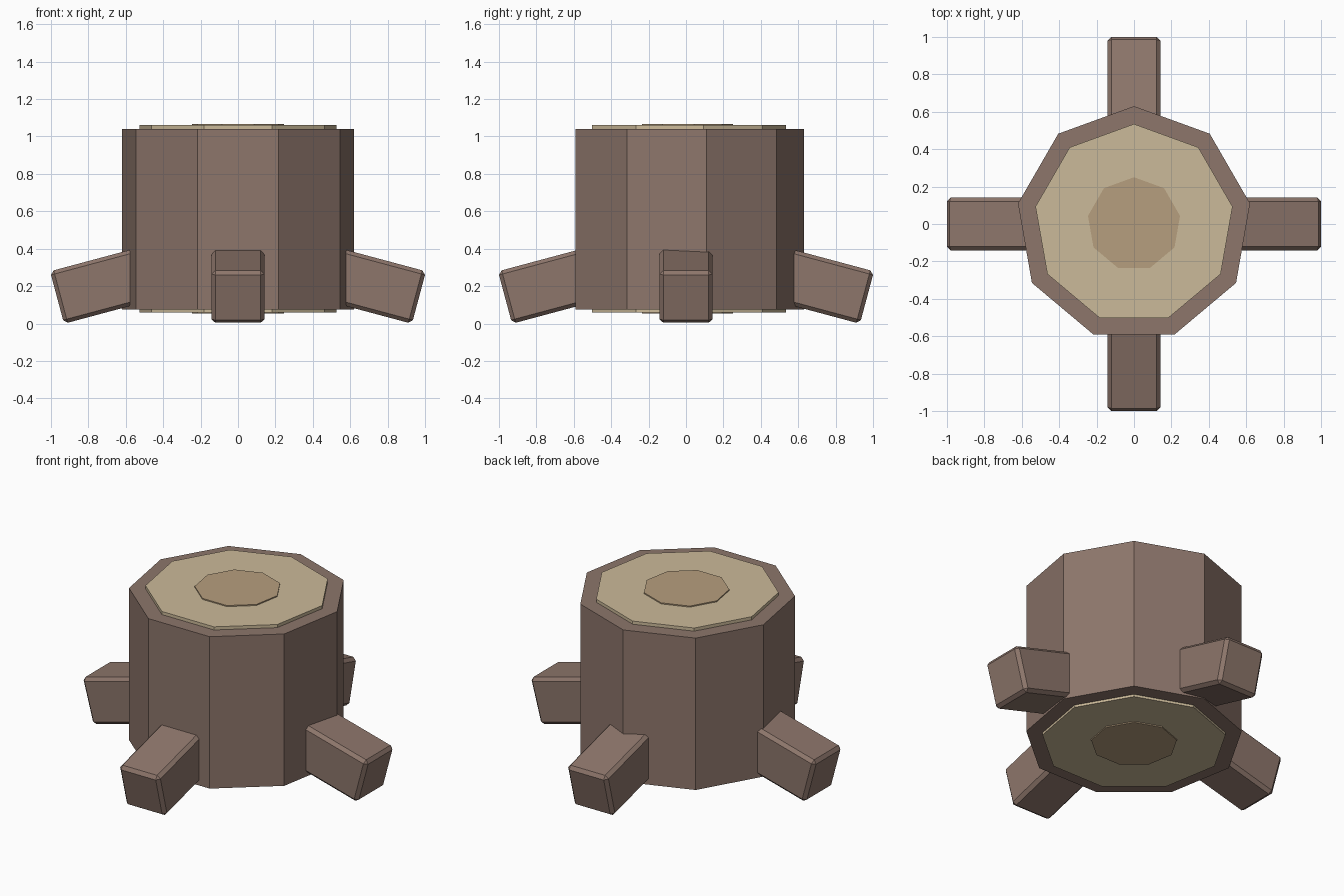
import bpy, math
from mathutils import Matrix, Vector

if "Cube" in bpy.data.objects:
    bpy.data.objects.remove(bpy.data.objects["Cube"])


def material(name, rgb):
    m = bpy.data.materials.new(name)
    m.diffuse_color = (*rgb, 1)
    m.use_nodes = True
    m.node_tree.nodes["Principled BSDF"].inputs["Base Color"].default_value = m.diffuse_color
    return m


bark = material("bark", (0.266, 0.180, 0.147))
sapwood = material("sapwood", (0.60, 0.49, 0.32))
heartwood = material("heartwood", (0.47, 0.345, 0.21))


def nonagon(name, radius, z0, z1, mat):
    bpy.ops.mesh.primitive_cylinder_add(vertices=9, radius=radius, depth=z1 - z0,
                                        location=(0, 0, (z0 + z1) / 2))
    ob = bpy.context.object
    ob.name = name
    ob.data.materials.append(mat)


# Nine-sided trunk with wood rings showing at both ends
nonagon("trunk", 0.63, 0.075, 1.04, bark)
nonagon("wood_ring", 0.535, 0.06, 1.06, sapwood)
nonagon("wood_core", 0.25, 0.053, 1.067, heartwood)

# Four stubby roots: bevelled blocks tilted down and outwards
LENGTH, WIDTH, HEIGHT, TILT = 0.6, 0.283, 0.29, math.radians(15)
tilt = Matrix.Rotation(TILT, 4, 'Y')
outer_top = Vector((1.005, 0, 0.279))
centre = outer_top - tilt @ Vector((LENGTH / 2, 0, HEIGHT / 2))
for i, side in enumerate(("right", "back", "left", "front")):
    bpy.ops.mesh.primitive_cube_add(size=1)
    root = bpy.context.object
    root.name = side + "_root"
    root.data.transform(Matrix.Diagonal((LENGTH, WIDTH, HEIGHT, 1)))
    root.matrix_world = (Matrix.Rotation(i * math.pi / 2, 4, 'Z')
                         @ Matrix.Translation(centre) @ tilt)
    root.data.materials.append(bark)
    bevel = root.modifiers.new("bevel", 'BEVEL')
    bevel.width = 0.02
    bevel.segments = 1
